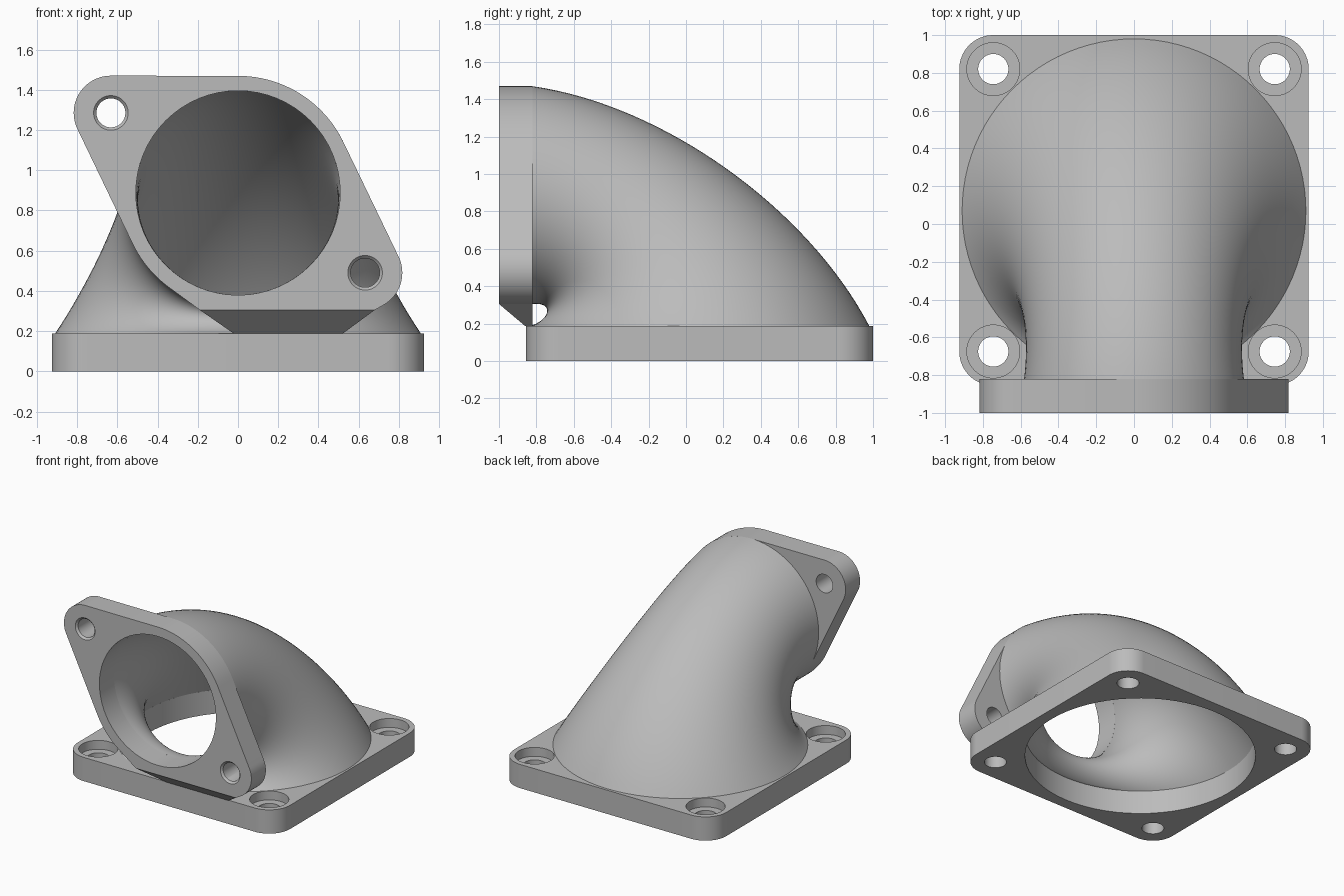
import bpy, bmesh
from math import sin, cos, pi, radians
from mathutils import Vector, Matrix
from mathutils.geometry import convex_hull_2d

if "Cube" in bpy.data.objects:
    bpy.data.objects.remove(bpy.data.objects["Cube"])

grey = bpy.data.materials.new("light_grey")
grey.use_nodes = True
COLOUR = (0.5, 0.5, 0.5, 1)
grey.diffuse_color = COLOUR
grey.node_tree.nodes["Principled BSDF"].inputs["Base Color"].default_value = COLOUR

PLATE_TOP, FLANGE_FRONT, FLANGE_BACK = 0.187, -1.0, -0.82
BASE_Y, BORE_Z = 0.07, 0.887
BASE_BOLTS = [(x, y) for x in (-0.745, 0.745) for y in (-0.675, 0.82)]
EARS = [(-0.632, 1.285), (0.632, 0.49)]
# Maps a drawing in the plane onto the upright flange, depth running forward
UPRIGHT = Matrix.Rotation(pi / 2, 4, 'X')


def make_object(name, bm):
    bmesh.ops.recalc_face_normals(bm, faces=bm.faces)
    mesh = bpy.data.meshes.new(name)
    bm.to_mesh(mesh)
    bm.free()
    mesh.materials.append(grey)
    obj = bpy.data.objects.new(name, mesh)
    bpy.context.collection.objects.link(obj)
    return obj


def smooth(obj):
    bpy.ops.object.select_all(action='DESELECT')
    obj.select_set(True)
    bpy.context.view_layer.objects.active = obj
    bpy.ops.object.shade_smooth_by_angle(angle=radians(30))


def circle(centre, r, n=64):
    return [Vector((centre[0] + r * cos(2 * pi * i / n),
                    centre[1] + r * sin(2 * pi * i / n))) for i in range(n)]


def hull_plate(name, points, low, high, matrix=Matrix()):
    """Extrude the convex outline of some points."""
    bm = bmesh.new()
    outline = [bm.verts.new((*points[i], low)) for i in convex_hull_2d(points)]
    face = bm.faces.new(outline)
    top = bmesh.ops.extrude_face_region(bm, geom=[face])["geom"]
    bmesh.ops.translate(bm, vec=(0, 0, high - low),
                        verts=[v for v in top if isinstance(v, bmesh.types.BMVert)])
    bm.transform(matrix)
    return make_object(name, bm)


def drill(obj, centre, r_low, low, high, matrix=Matrix(), r_high=None):
    """Cut a round or tapered hole."""
    bm = bmesh.new()
    bmesh.ops.create_cone(bm, cap_ends=True, segments=64, radius1=r_low,
                          radius2=r_high or r_low, depth=high - low)
    bmesh.ops.translate(bm, vec=(*centre, (low + high) / 2), verts=bm.verts)
    bm.transform(matrix)
    cutter = make_object("cutter", bm)
    cutter.hide_render = True
    mod = obj.modifiers.new("hole", 'BOOLEAN')
    mod.operation, mod.solver, mod.object = 'DIFFERENCE', 'EXACT', cutter
    bpy.context.view_layer.objects.active = obj
    bpy.ops.object.modifier_apply(modifier=mod.name)
    bpy.data.objects.remove(cutter)


# Square base plate with counterbored bolt holes
corners = [p for c in BASE_BOLTS for p in circle(c, 0.18)]
base = hull_plate("base_plate", corners, 0, PLATE_TOP)
drill(base, (0, BASE_Y), 0.835, -0.1, 0.3)
for bolt in BASE_BOLTS:
    drill(base, bolt, 0.08, -0.1, 0.3)
    drill(base, bolt, 0.14, PLATE_TOP - 0.07, 0.3)
smooth(base)

# Upright two-eared flange with countersunk bolt holes
outline = circle((0, BORE_Z), 0.582, 128) + [Vector((-0.19, 0.305)), Vector((0.68, 0.305))]
for ear in EARS:
    outline += circle(ear, 0.185)
flange = hull_plate("front_flange", outline, -FLANGE_BACK, -FLANGE_FRONT, UPRIGHT)
drill(flange, (0, BORE_Z), 0.508, 0.7, 1.1, UPRIGHT)
for ear in EARS:
    drill(flange, ear, 0.072, 0.7, 1.1, UPRIGHT)
    drill(flange, ear, 0.072, 0.985, 1.001, UPRIGHT, r_high=0.087)
smooth(flange)

# Sloping gusset that carries the flange on the base
bm = bmesh.new()
for y_top, y_low in ((FLANGE_FRONT, -0.86), (FLANGE_BACK, FLANGE_BACK)):
    for x_top, x_low in ((-0.19, -0.02), (0.68, 0.52)):
        bm.verts.new((x_top, y_top, 0.305))
        bm.verts.new((x_low, y_low, PLATE_TOP))
bmesh.ops.convex_hull(bm, input=bm.verts)
bmesh.ops.dissolve_limit(bm, angle_limit=0.02, verts=bm.verts, edges=bm.edges)
make_object("gusset", bm)


# Curved duct: a double-walled loft from the base circle to the flange circle
def wall_point(a, t, r_base, r_front, inward, rise, back):
    s = (1 + sin(a)) / 2
    mix = lambda pair: pair[0] + (pair[1] - pair[0]) * s
    radial_base = Vector((cos(a), sin(a), 0))
    radial_front = Vector((cos(a), 0, sin(a)))
    p0 = Vector((0, BASE_Y, PLATE_TOP)) + radial_base * r_base
    p3 = Vector((0, FLANGE_BACK, BORE_Z)) + radial_front * r_front
    p1 = p0 - radial_base * mix(inward) + Vector((0, 0, mix(rise)))
    p2 = p3 - radial_front * (0.01 + 0.09 * s) + Vector((0, mix(back), 0))
    u = 1 - t
    return p0 * u**3 + p1 * 3 * u * u * t + p2 * 3 * u * t * t + p3 * t**3


OUTER = (0.91, 0.582, (0.10, 0.33), (0.02, 0.63), (0.13, 0.70))
INNER = (0.835, 0.508, (0.115, 0.33), (0.04, 0.60), (0.21, 0.70))
STEPS, SIDES = 32, 96
path = [(OUTER, i / STEPS) for i in range(STEPS + 1)]
path += [(INNER, 1 - i / STEPS) for i in range(STEPS + 1)]
bm = bmesh.new()
rings = [[bm.verts.new(wall_point(2 * pi * k / SIDES, t, *wall)) for k in range(SIDES)]
         for wall, t in path]
for i, ring in enumerate(rings):
    after = rings[(i + 1) % len(rings)]
    for k in range(SIDES):
        n = (k + 1) % SIDES
        bm.faces.new((ring[k], ring[n], after[n], after[k]))
smooth(make_object("curved_duct", bm))
